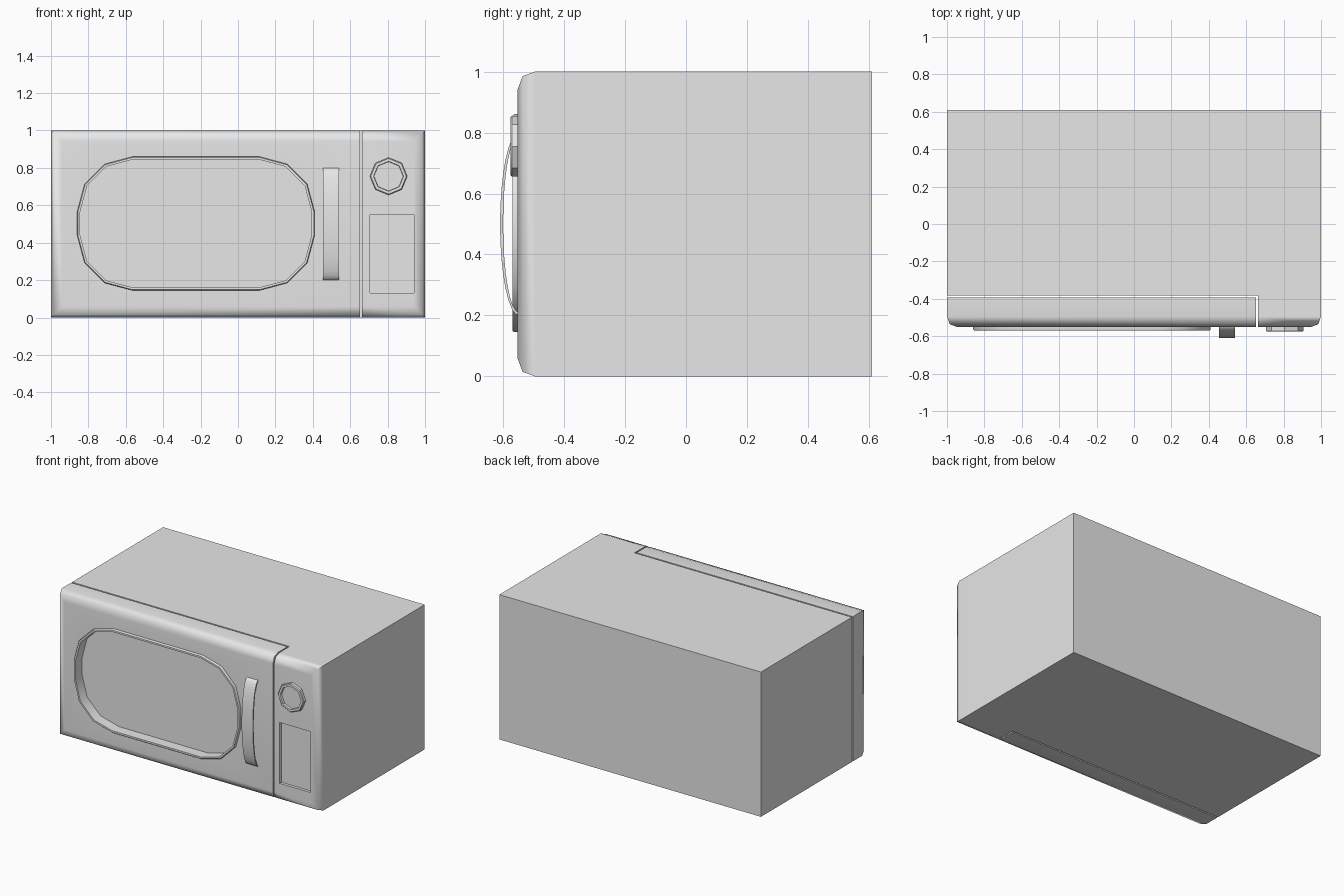
import bpy
import bmesh
from math import sin, cos, pi, radians, sqrt

cube = bpy.data.objects.get("Cube")
if cube:
    bpy.data.objects.remove(cube, do_unlink=True)

grey = bpy.data.materials.new("light_grey")
grey.use_nodes = True
grey.diffuse_color = (0.8, 0.8, 0.8, 1)
grey.node_tree.nodes["Principled BSDF"].inputs["Base Color"].default_value = (0.8, 0.8, 0.8, 1)


def rect(x0, x1, z0, z1):
    """Rectangle outline in xz that can be inset."""
    return lambda i: [(x0 + i, z0 + i), (x1 - i, z0 + i), (x1 - i, z1 - i), (x0 + i, z1 - i)]


def rounded(x0, x1, z0, z1, radius, steps):
    """Rounded rectangle outline in xz that can be inset."""
    centres = [(x1 - radius, z1 - radius), (x0 + radius, z1 - radius),
               (x0 + radius, z0 + radius), (x1 - radius, z0 + radius)]

    def outline(i):
        pts = []
        for q, (cx, cz) in enumerate(centres):
            for s in range(steps + 1):
                a = (q + s / steps) * pi / 2
                pts.append((cx + (radius - i) * cos(a), cz + (radius - i) * sin(a)))
        return pts
    return outline


def octagon(cx, cz, radius):
    return lambda i: [(cx + (radius - i) * cos(k * pi / 4), cz + (radius - i) * sin(k * pi / 4))
                      for k in range(8)]


def loft(name, outline, rings, start=True, end=True):
    """Skin an outline through (inset, y) rings from back to front."""
    bm = bmesh.new()
    loops = [[bm.verts.new((x, y, z)) for x, z in outline(i)] for i, y in rings]
    n = len(loops[0])
    for a, b in zip(loops, loops[1:]):
        for k in range(n):
            bm.faces.new((a[k], a[(k + 1) % n], b[(k + 1) % n], b[k]))
    if start:
        bm.faces.new(loops[0])
    if end:
        bm.faces.new(loops[-1])
    return finish(name, bm)


def finish(name, bm):
    bmesh.ops.recalc_face_normals(bm, faces=bm.faces)
    mesh = bpy.data.meshes.new(name)
    bm.to_mesh(mesh)
    bm.free()
    mesh.materials.append(grey)
    ob = bpy.data.objects.new(name, mesh)
    bpy.context.collection.objects.link(ob)
    return ob


def activate(ob):
    bpy.ops.object.select_all(action="DESELECT")
    ob.select_set(True)
    bpy.context.view_layer.objects.active = ob


def boolean(ob, outline, y0, y1, operation="DIFFERENCE"):
    cutter = loft("cutter", outline, [(0, y1), (0, y0)])
    cutter.hide_render = True
    mod = ob.modifiers.new("cut", "BOOLEAN")
    mod.operation, mod.object, mod.solver = operation, cutter, "EXACT"
    activate(ob)
    bpy.ops.object.modifier_apply(modifier=mod.name)
    bpy.data.objects.remove(cutter, do_unlink=True)


def smooth(ob, angle):
    activate(ob)
    bpy.ops.object.shade_smooth_by_angle(angle=radians(angle))
    mod = ob.modifiers.new("weighted", "WEIGHTED_NORMAL")
    mod.keep_sharp = True


# Shared shell with a rounded front edge
shell = [(0, 0.61), (0, -0.495), (0.015, -0.536), (0.058, -0.552)]
whole = rect(-1, 1, 0, 1)

# Body with the door space cut away and a recessed keypad
body = loft("body", whole, shell)
boolean(body, rect(-1.2, 0.662, -0.2, 1.2), -0.8, -0.383)
boolean(body, rect(0.705, 0.94, 0.13, 0.55), -0.8, -0.532)
smooth(body, 60)

# Door with a recessed window
window = rounded(-0.86, 0.41, 0.145, 0.86, 0.295, 3)
door = loft("door", whole, shell)
boolean(door, rect(-1.2, 0.653, -0.2, 1.2), -0.8, -0.393, "INTERSECT")
boolean(door, lambda i: window(0.008), -0.8, -0.495)
smooth(door, 60)

# Raised rim around the window
rim = loft("window_rim", window,
           [(0, -0.54), (0, -0.564), (0.004, -0.569), (0.016, -0.569), (0.016, -0.493)],
           start=False, end=False)
smooth(rim, 40)

# Dial with a shallow dished face
dial = loft("dial", octagon(0.805, 0.755, 0.1),
            [(0, -0.54), (0, -0.571), (0.005, -0.576), (0.02, -0.576), (0.022, -0.562)])
smooth(dial, 40)

# Bowed strap handle
bm = bmesh.new()
sections = []
count = 16
for k in range(count + 1):
    t = -cos(pi * k / count)
    bow = sqrt(max(0, 1 - t * t))
    section = []
    for reach, half in ((0.062, 0.3), (0.052, 0.29)):
        y, z = -0.548 - reach * bow, 0.5 + half * t
        section += [bm.verts.new((x, y, z)) for x in (0.455, 0.54)]
    sections.append([section[j] for j in (0, 1, 3, 2)])
for a, b in zip(sections, sections[1:]):
    for j in range(4):
        bm.faces.new((a[j], a[(j + 1) % 4], b[(j + 1) % 4], b[j]))
bm.faces.new(sections[0])
bm.faces.new(sections[-1])
smooth(finish("handle", bm), 40)
